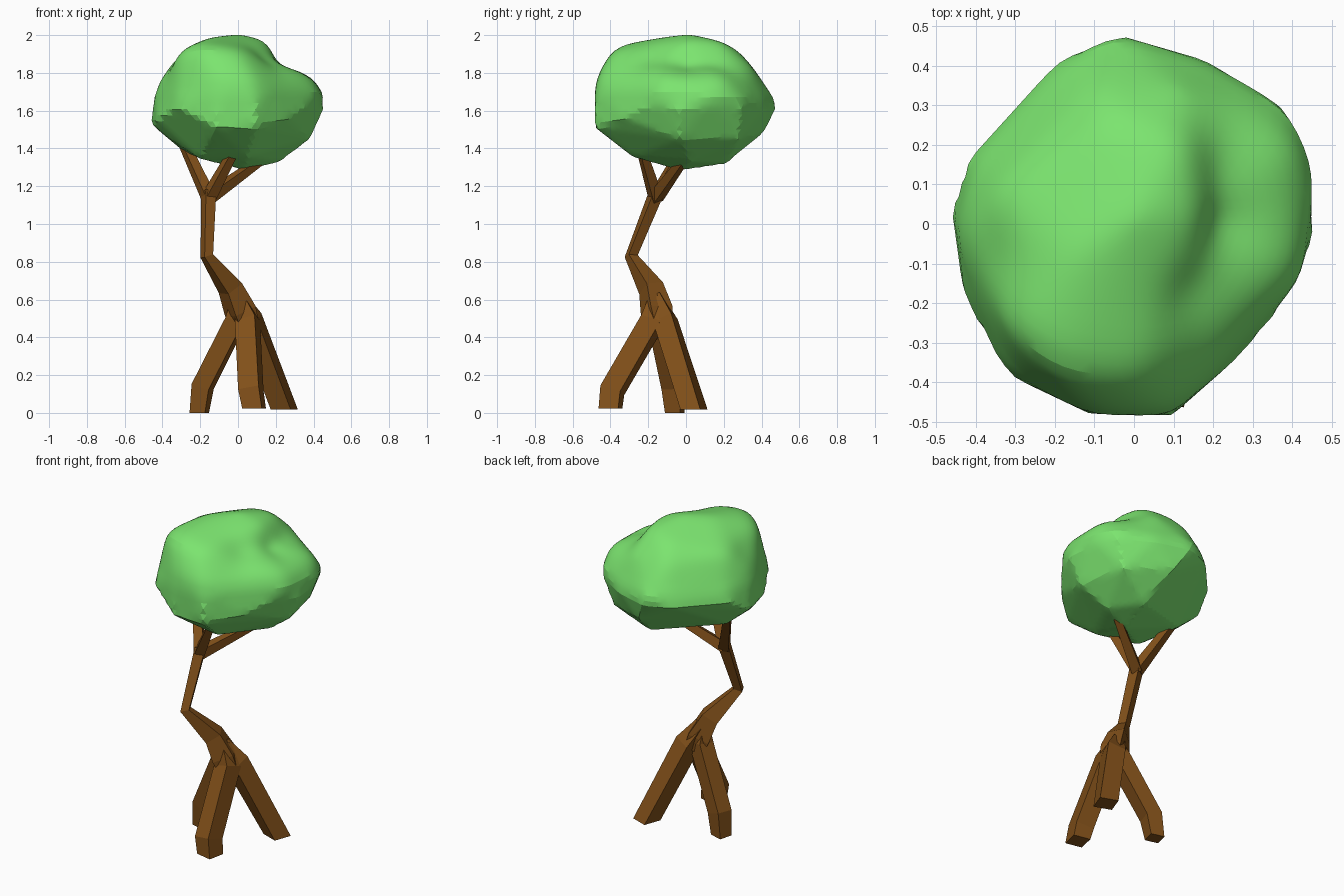
import bpy, bmesh, math
from mathutils import Vector
from mathutils.bvhtree import BVHTree

if "Cube" in bpy.data.objects:
    bpy.data.objects.remove(bpy.data.objects["Cube"])


def material(name, rgb):
    m = bpy.data.materials.new(name)
    m.diffuse_color = (*rgb, 1)
    m.use_nodes = True
    m.node_tree.nodes["Principled BSDF"].inputs["Base Color"].default_value = m.diffuse_color
    return m


BARK = material("bark", (0.22, 0.08, 0.01))
LEAF = material("leaf", (0.2, 0.78, 0.16))


def finish(name, bm, mat):
    bmesh.ops.recalc_face_normals(bm, faces=bm.faces[:])
    me = bpy.data.meshes.new(name)
    bm.to_mesh(me)
    bm.free()
    me.materials.append(mat)
    ob = bpy.data.objects.new(name, me)
    bpy.context.collection.objects.link(ob)
    return ob


def limb(name, path, twist=0, foot=False):
    """Four-sided tapering limb; path holds (x, y, z, half width). A foot ends level."""
    bm = bmesh.new()
    pts = [Vector(p[:3]) for p in path]
    rings = []
    for i, p in enumerate(pts):
        t = Vector()
        if i > 0:
            t += (p - pts[i - 1]).normalized()
        if i < len(pts) - 1:
            t += (pts[i + 1] - p).normalized()
        elif foot:
            t = Vector((0, 0, -1))
        t.normalize()
        u = t.cross(Vector((0, 1, 0))).normalized()
        v = t.cross(u)
        r = path[i][3] * math.sqrt(2)
        ring = []
        for k in range(4):
            a = math.radians(45 + twist + 90 * k)
            q = p + u * r * math.cos(a) + v * r * math.sin(a)
            q.z = max(q.z, 0)
            ring.append(bm.verts.new(q))
        rings.append(ring)
    for a, b in zip(rings, rings[1:]):
        for k in range(4):
            n = (k + 1) % 4
            bm.faces.new((a[k], a[n], b[n], b[k]))
    bm.faces.new(rings[0])
    bm.faces.new(rings[-1][::-1])
    return finish(name, bm, BARK)


# Crooked trunk
limb("trunk", [(0.04, -0.14, 0.46, .055), (0.012, -0.155, 0.54, .064), (-0.04, -0.185, 0.66, .05),
               (-0.165, -0.29, 0.83, .026), (-0.155, -0.155, 1.17, .03)], 25)

# Three stilt roots
limb("left_root", [(-0.01, -0.16, 0.58, .03), (-0.005, -0.145, 0.50, .05),
                   (-0.187, -0.07, 0.14, .049), (-0.205, -0.06, 0.0, .042)], 15, True)
limb("front_root", [(0.01, -0.16, 0.61, .03), (0.05, -0.175, 0.49, .055),
                    (0.068, -0.39, 0.12, .056), (0.085, -0.40, 0.024, .053)], 12, True)
limb("right_root", [(-0.005, -0.16, 0.61, .035), (0.065, -0.11, 0.49, .054),
                    (0.245, 0.042, 0.018, .056)], 20, True)

# Branches reaching into the crown
hub = (-0.155, -0.16, 1.14, .03)
for side, tip in (("left", (-0.29, 0.0, 1.43, .021)),
                  ("front", (-0.02, -0.235, 1.39, .02)),
                  ("right", (0.11, -0.02, 1.33, .02))):
    limb(side + "_branch", [hub, tip], 30)

# Crown control points: underside, waist and upper shoulders
ctrl = [
    (.04, -.03, 1.285), (.10, .215, 1.32), (.22, .02, 1.33), (-.2, -.2, 1.345),
    (.05, -.28, 1.355), (-.30, .03, 1.395), (.38, -.03, 1.45), (-.39, -.1, 1.47),
    (.05, .41, 1.485), (.31, .28, 1.45),
    (-.05, .49, 1.64), (.18, .42, 1.63), (.39, .30, 1.66), (.46, .14, 1.67),
    (.45, -.03, 1.60), (.41, -.16, 1.65), (.27, -.33, 1.56), (.10, -.48, 1.51),
    (.09, -.485, 1.74), (-.10, -.485, 1.77), (-.12, -.475, 1.51), (-.32, -.38, 1.62),
    (-.43, -.18, 1.55), (-.46, .03, 1.53), (-.41, .18, 1.62), (-.19, .42, 1.62),
    (-.44, -.03, 1.74), (.42, .2, 1.76), (.42, -.13, 1.75), (-.1, .35, 1.84),
    (.12, .34, 1.84), (-.34, .08, 1.87), (-.30, -.29, 1.93), (-.19, -.38, 1.95),
    (0, -.39, 1.92), (-.05, .27, 1.93), (.12, .2, 1.97), (0, .02, 2.01),
    (.17, .02, 1.975), (-.15, -.08, 1.995), (.18, -.23, 1.88)]
hull = bmesh.new()
for c in ctrl:
    hull.verts.new(c)
bmesh.ops.convex_hull(hull, input=hull.verts[:])
tree = BVHTree.FromBMesh(hull)
hull.free()

# Crown: sphere projected on the hull, dented on top, smoothed above, faceted below
centre = Vector((0, 0, 1.64))
bm = bmesh.new()
bmesh.ops.create_icosphere(bm, subdivisions=5, radius=1)
dents = [(.27, .18, 1.89, .10, .06), (.27, .0, 1.89, .11, .075),
         (.17, -.2, 1.89, .11, .05), (-.38, -.1, 1.86, .09, .025)]
for v in bm.verts:
    d = v.co.normalized()
    hit = tree.ray_cast(centre, d)[0]
    v.co = hit if hit else centre + d * 0.4
    drop = sum(depth * math.exp(-((v.co - Vector((x, y, z))).length / w) ** 2)
               for x, y, z, w, depth in dents)
    v.co -= d * drop
for level, times in ((1.62, 3), (1.70, 4)):
    for _ in range(times):
        bmesh.ops.smooth_vert(bm, verts=[v for v in bm.verts if v.co.z > level], factor=0.5,
                              use_axis_x=True, use_axis_y=True, use_axis_z=True)
crown = finish("crown", bm, LEAF)
bpy.ops.object.select_all(action='DESELECT')
crown.select_set(True)
bpy.context.view_layer.objects.active = crown
bpy.ops.object.shade_smooth_by_angle(angle=math.radians(12))
